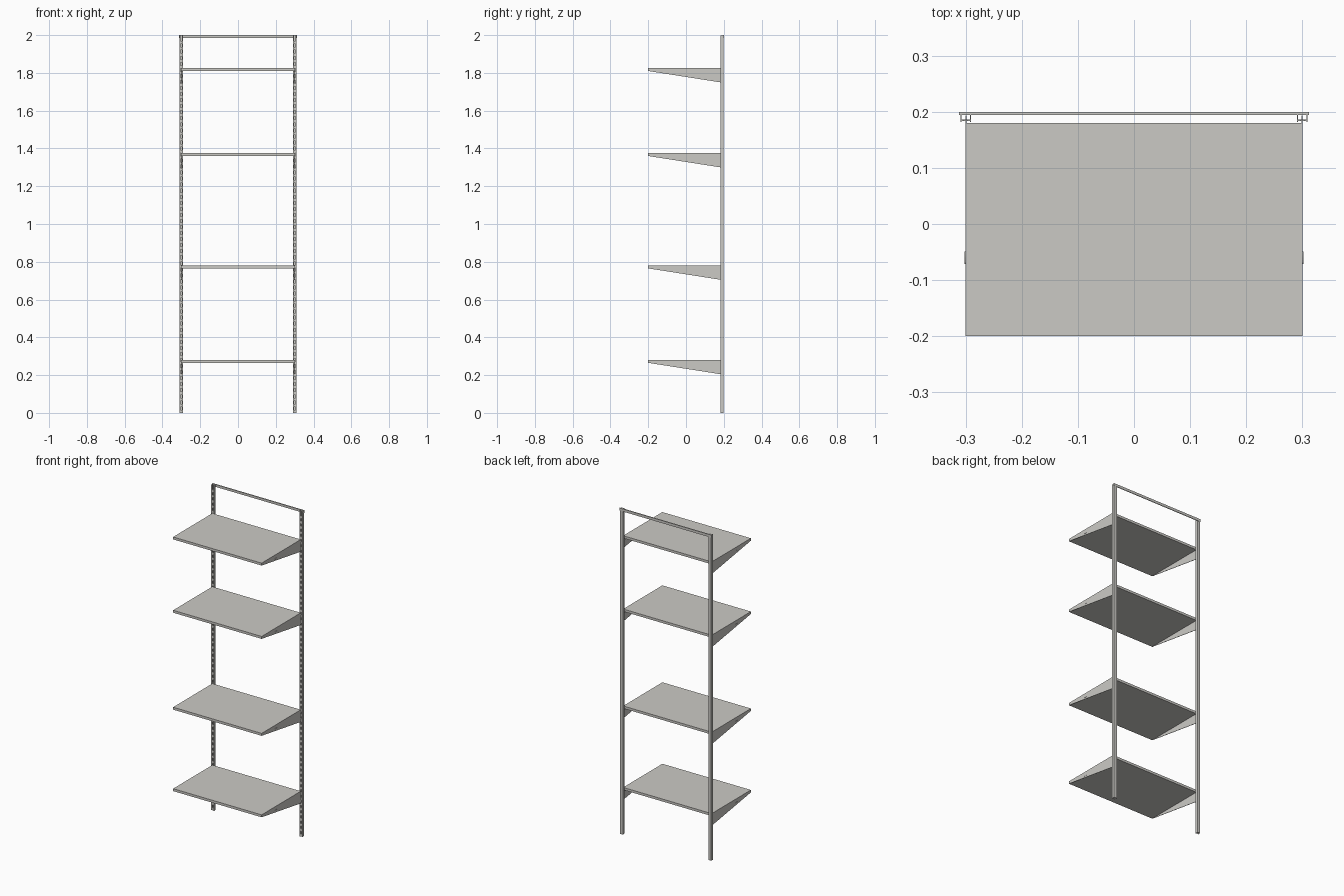
import bpy, bmesh, math

if "Cube" in bpy.data.objects:
    bpy.data.objects.remove(bpy.data.objects["Cube"])

mat = bpy.data.materials.new("warm light grey")
mat.diffuse_color = (0.60, 0.59, 0.56, 1)
mat.use_nodes = True
mat.node_tree.nodes["Principled BSDF"].inputs["Base Color"].default_value = mat.diffuse_color


def make_object(name, bm):
    bmesh.ops.recalc_face_normals(bm, faces=bm.faces[:])
    me = bpy.data.meshes.new(name)
    bm.to_mesh(me)
    bm.free()
    me.materials.append(mat)
    ob = bpy.data.objects.new(name, me)
    bpy.context.collection.objects.link(ob)
    return ob


def box(name, x0, x1, y0, y1, z0, z1):
    bm = bmesh.new()
    bmesh.ops.create_cube(bm, size=1)
    for v in bm.verts:
        v.co = (x0 if v.co.x < 0 else x1, y0 if v.co.y < 0 else y1, z0 if v.co.z < 0 else z1)
    return make_object(name, bm)


def extrude(name, pts, vec):
    """Closed outline of 3D points pushed along vec."""
    bm = bmesh.new()
    f = bm.faces.new([bm.verts.new(p) for p in pts])
    r = bmesh.ops.extrude_face_region(bm, geom=[f])
    verts = [g for g in r["geom"] if isinstance(g, bmesh.types.BMVert)]
    bmesh.ops.translate(bm, verts=verts, vec=vec)
    return make_object(name, bm)


SHELF_TOPS = (0.28, 0.78, 1.375, 1.825)
BACK, FRONT = 0.20, -0.20

for s, side in ((-1, "left"), (1, "right")):
    # upright: channel open to the front
    u = [(-.0095, .182), (-.0075, .182), (-.0075, .1955), (.0075, .1955),
         (.0075, .182), (.0095, .182), (.0095, .1985), (-.0095, .1985)]
    extrude(side + "_upright", [(s * .3 + x, y, 0) for x, y in u], (0, 0, 1.998))
    # inner lips of the channel
    for t in (-1, 1):
        xs = sorted((s * .3 + t * .0075, s * .3 + t * .0035))
        box(side + "_upright_lip", xs[0], xs[1], .184, .186, 0, 1.998)
    # rungs between the hanging slots
    rung = box(side + "_upright_rungs", s * .3 - .0035, s * .3 + .0035, .184, .186, 0, .016)
    arr = rung.modifiers.new("repeat", 'ARRAY')
    arr.use_relative_offset = False
    arr.use_constant_offset = True
    arr.constant_offset_displace = (0, 0, .032)
    arr.count = 62

# top rail behind and over the uprights
box("top_rail", -.312, .312, .196, BACK, 1.984, 2.0)
box("top_rail_lip", -.312, .312, .194, .196, 1.997, 2.0)

for i, z in enumerate(SHELF_TOPS, 1):
    # shelf board
    box(f"shelf_{i}", -.2995, .2995, FRONT, .18, z - .015, z)
    for s, side in ((-1, "left"), (1, "right")):
        # tapered side bracket
        prof = [(FRONT, z), (.182, z), (.182, z - .075), (FRONT, z - .015)]
        extrude(f"shelf_{i}_{side}_bracket", [(s * .2985, y, h) for y, h in prof], (s * .002, 0, 0))
        # hooks entering the upright slots
        for h in (.008, .055):
            xs = sorted((s * .2985, s * .3005))
            box(f"shelf_{i}_{side}_hook", xs[0], xs[1], .181, .193, z - h - .012, z - h)
        # small oval dimple on the bracket
        oval = [(s * .3, -.06 + .011 * math.cos(a), z - .024 + .004 * math.sin(a))
                for a in (k * math.tau / 16 for k in range(16))]
        extrude(f"shelf_{i}_{side}_dimple", oval, (s * .0022, 0, 0))
